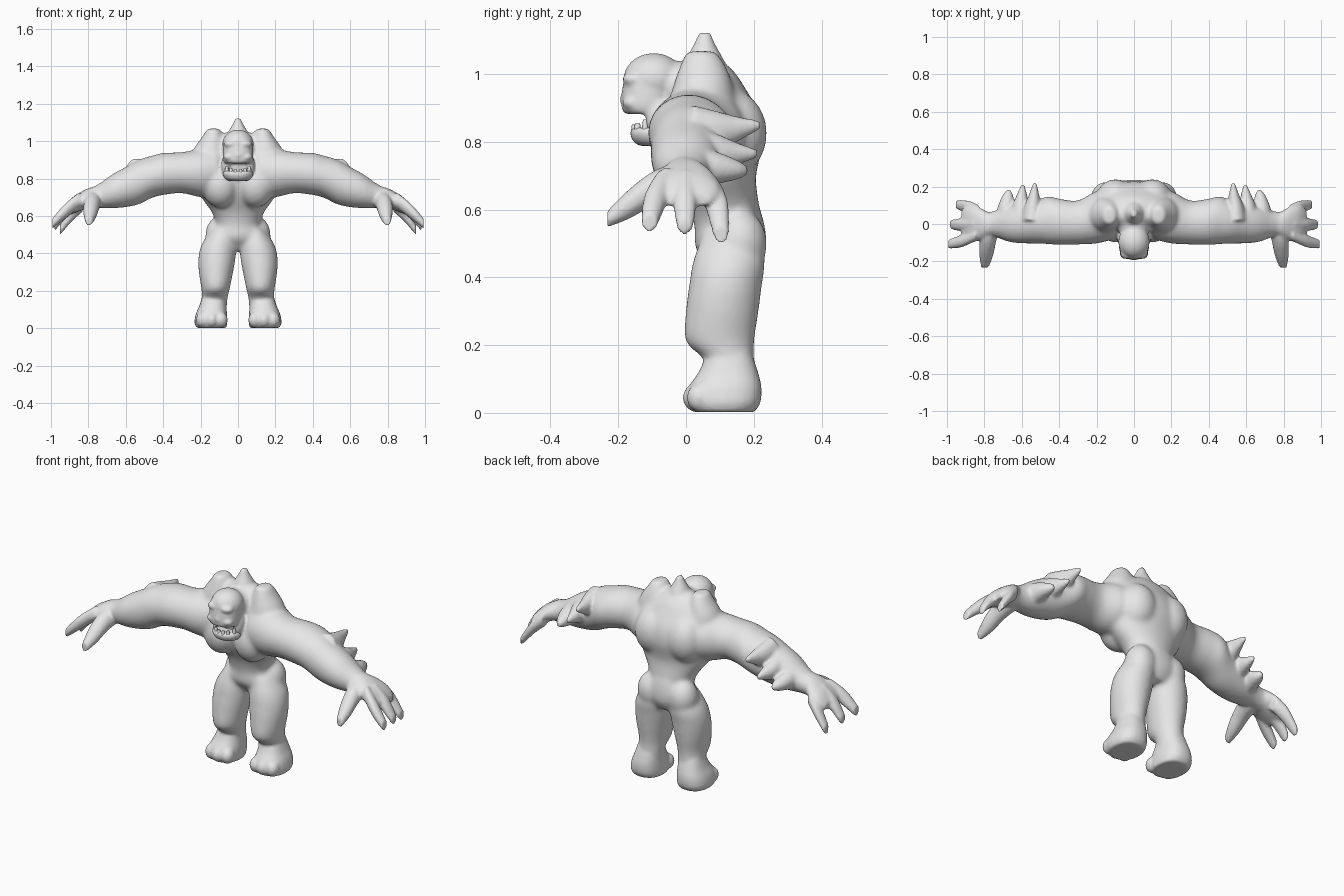
import bpy, bmesh, math
from mathutils import Vector, Matrix

X, Y, Z = Vector((1, 0, 0)), Vector((0, 1, 0)), Vector((0, 0, 1))

skin = bpy.data.materials.new("stone_grey")
skin.diffuse_color = (0.8, 0.8, 0.8, 1)


def spline(pts, steps=4):
    """Smooth the stations with a Catmull-Rom curve."""
    out = []
    for i in range(len(pts) - 1):
        p0, p1, p2, p3 = (pts[max(i - 1, 0)], pts[i], pts[i + 1], pts[min(i + 2, len(pts) - 1)])
        for s in range(steps):
            t = s / steps
            out.append([0.5 * (2 * b + (c - a) * t + (2 * a - 5 * b + 4 * c - d) * t * t
                               + (3 * b - a - 3 * c + d) * t ** 3)
                        for a, b, c, d in zip(p0, p1, p2, p3)])
    return out + [list(pts[-1])]


def loft(bm, stations, u, v, side=1, n=24, power=1.0):
    """Tube through stations (x, y, z, radius_u, radius_v), closed at both ends."""
    rings = []
    for x, y, z, ru, rv in spline(stations):
        ring = []
        for k in range(n):
            a = 2 * math.pi * k / n
            c, s = math.cos(a), math.sin(a)
            c, s = math.copysign(abs(c) ** power, c), math.copysign(abs(s) ** power, s)
            p = Vector((x, y, z)) + u * (c * max(ru, .003)) + v * (s * max(rv, .003))
            ring.append(bm.verts.new((p.x * side, p.y, p.z)))
        rings.append(ring)
    faces = [bm.faces.new(rings[0]), bm.faces.new(rings[-1])]
    for r0, r1 in zip(rings, rings[1:]):
        for k in range(n):
            j = (k + 1) % n
            faces.append(bm.faces.new((r0[k], r0[j], r1[j], r1[k])))
    bmesh.ops.recalc_face_normals(bm, faces=faces)


def blob(bm, centre, radii, side=1):
    """Ellipsoid."""
    c = Vector((centre[0] * side, centre[1], centre[2]))
    m = Matrix.Translation(c) @ Matrix.Diagonal((*radii, 1))
    bmesh.ops.create_uvsphere(bm, u_segments=20, v_segments=14, radius=1, matrix=m)


def finish(name, bm, voxel=None, smooth=4):
    me = bpy.data.meshes.new(name)
    bm.to_mesh(me)
    bm.free()
    me.materials.append(skin)
    for p in me.polygons:
        p.use_smooth = True
    ob = bpy.data.objects.new(name, me)
    bpy.context.collection.objects.link(ob)
    if voxel:
        r = ob.modifiers.new("fuse", 'REMESH')
        r.mode, r.voxel_size, r.use_smooth_shade = 'VOXEL', voxel, True
        s = ob.modifiers.new("soften", 'SMOOTH')
        s.factor, s.iterations = 0.5, smooth
    return ob


core = bmesh.new()

# torso
loft(core, [(0, .13, .42, .05, .05), (0, .13, .48, .155, .10), (0, .125, .55, .12, .10),
            (0, .11, .62, .14, .105), (0, .085, .70, .195, .122), (0, .08, .80, .225, .148),
            (0, .08, .88, .225, .138), (0, .075, .95, .20, .105), (0, .06, 1.01, .13, .08),
            (0, .05, 1.05, .06, .04)], X, Y, n=32)
# flat strip at the back of the pelvis
loft(core, [(0, .145, .64, .06, .06), (0, .165, .56, .09, .066), (0, .17, .48, .09, .066),
            (0, .155, .42, .06, .05)], X, Y, power=.8)
# neck
blob(core, (0, -.02, .96), (.085, .085, .08))

for s in (1, -1):
    # shoulder humps sloping into the chest and back
    loft(core, [(.14, .05, .88, .11, .11), (.145, .05, .96, .09, .09), (.135, .05, 1.02, .06, .07),
                (.13, .045, 1.068, .035, .045)], X, Y, s)
    # shoulder blades, chest and buttocks
    blob(core, (.10, .13, .825), (.105, .11, .13), s)
    blob(core, (.095, 0, .765), (.10, .10, .12), s)
    blob(core, (.095, .16, .50), (.08, .08, .10), s)
    # arm
    loft(core, [(.10, .04, .835, .12, .13), (.20, .035, .83, .14, .13),
                (.30, .008, .832, .118, .11), (.40, .012, .825, .124, .113),
                (.46, .02, .81, .128, .113), (.53, .01, .782, .115, .12),
                (.60, .003, .755, .107, .108), (.67, 0, .733, .096, .092),
                (.73, 0, .712, .074, .07), (.77, 0, .70, .066, .058),
                (.82, 0, .685, .07, .05)], Y, Z, s)
    # leg
    loft(core, [(.13, .13, .08, .07, .08), (.125, .128, .155, .069, .074),
                (.12, .10, .21, .076, .102), (.118, .107, .30, .092, .108),
                (.112, .117, .38, .10, .108), (.102, .127, .45, .092, .106),
                (.085, .13, .53, .055, .08)], X, Y, s)

# fuse and strongly soften the big masses before adding details
core_ob = finish("core", core, .009, 14)
body = bmesh.new()
body.from_object(core_ob, bpy.context.evaluated_depsgraph_get())
bpy.data.objects.remove(core_ob)

# crest on top of the back
loft(body, [(0, .06, .98, .09, .08), (0, .055, 1.045, .055, .055), (0, .055, 1.085, .032, .033),
            (0, .055, 1.122, .013, .017)], X, Y)

for s in (1, -1):
    # palm
    loft(body, [(.74, 0, .708, .058, .056), (.78, -.003, .70, .066, .055), (.82, 0, .688, .085, .052),
                (.87, 0, .664, .10, .045), (.90, 0, .645, .095, .036),
                (.922, 0, .628, .075, .024)], Y, Z, s)
    # fingers
    for base, mid, tip in (((.83, .07, .665), (.89, .092, .61), (.952, .104, .525)),
                           ((.86, 0, .68), (.93, -.003, .617), (.983, -.003, .545)),
                           ((.85, -.06, .685), (.925, -.092, .625), (.993, -.108, .56))):
        loft(body, [(*base, .032, .042), (*mid, .034, .041), (*tip, .024, .028)], Y, Z, s, 14)
    # thumb
    loft(body, [(.77, -.02, .69, .048, .055), (.782, -.10, .66, .044, .052),
                (.79, -.17, .615, .037, .044), (.797, -.232, .572, .02, .025)], X, Z, s, 14)
    # forearm spikes
    for x, y, z, tz, h in ((.53, .212, .825, .85, .085), (.595, .202, .765, .765, .075),
                           (.67, .175, .72, .715, .065)):
        loft(body, [(x + .015, .02, z, .06, h), (x + .012, .09, z + .003, .047, h * .75),
                    (x + .005, .15, (z + tz) / 2, .03, h * .45), (x, y + .008, tz, .009, .012)],
             X, Z, s, 14)
    # foot with toes
    loft(body, [(.142, .112, .002, .08, .09), (.145, .112, .03, .088, .108),
                (.142, .115, .075, .084, .108), (.135, .125, .12, .072, .088),
                (.128, .128, .18, .06, .065)], X, Y, s, power=.85)
    for x, y in ((.09, .038), (.14, .03), (.19, .042)):
        blob(body, (x, y, .045), (.035, .04, .042), s)

# skull and upper jaw
blob(body, (0, -.095, .985), (.084, .09, .077))
loft(body, [(0, -.11, .882, .07, .07), (0, -.115, .90, .08, .075), (0, -.11, .95, .08, .079),
            (0, -.10, 1.0, .078, .08)], X, Y, power=.85)
blob(body, (0, -.18, .925), (.022, .016, .018))
for s in (1, -1):
    # brow, upper lip and cheek hinge
    blob(body, (.035, -.156, .985), (.04, .032, .022), s)
    blob(body, (.045, -.16, .915), (.032, .028, .02), s)
    blob(body, (.062, -.075, .87), (.028, .045, .06), s)
# throat
blob(body, (0, -.045, .87), (.07, .06, .085))
finish("body", body, .008, 4)

# lower jaw
jaw = bmesh.new()
loft(jaw, [(0, -.085, .788, .05, .05), (0, -.085, .80, .07, .07), (0, -.085, .825, .082, .08),
           (0, -.085, .842, .076, .072)], X, Y, power=.9)
finish("lower_jaw", jaw, .007, 3)

# teeth along the jaw rim
teeth = bmesh.new()
for s in (1, -1):
    for x, y, h in ((.014, -.152, .014), (.038, -.143, .018), (.06, -.12, .028)):
        loft(teeth, [(x, y, .83, .01, .01), (x, y, .838 + h / 2, .009, .009),
                     (x, y, .838 + h, .006, .006)], X, Y, s, 8)
finish("teeth", teeth)
